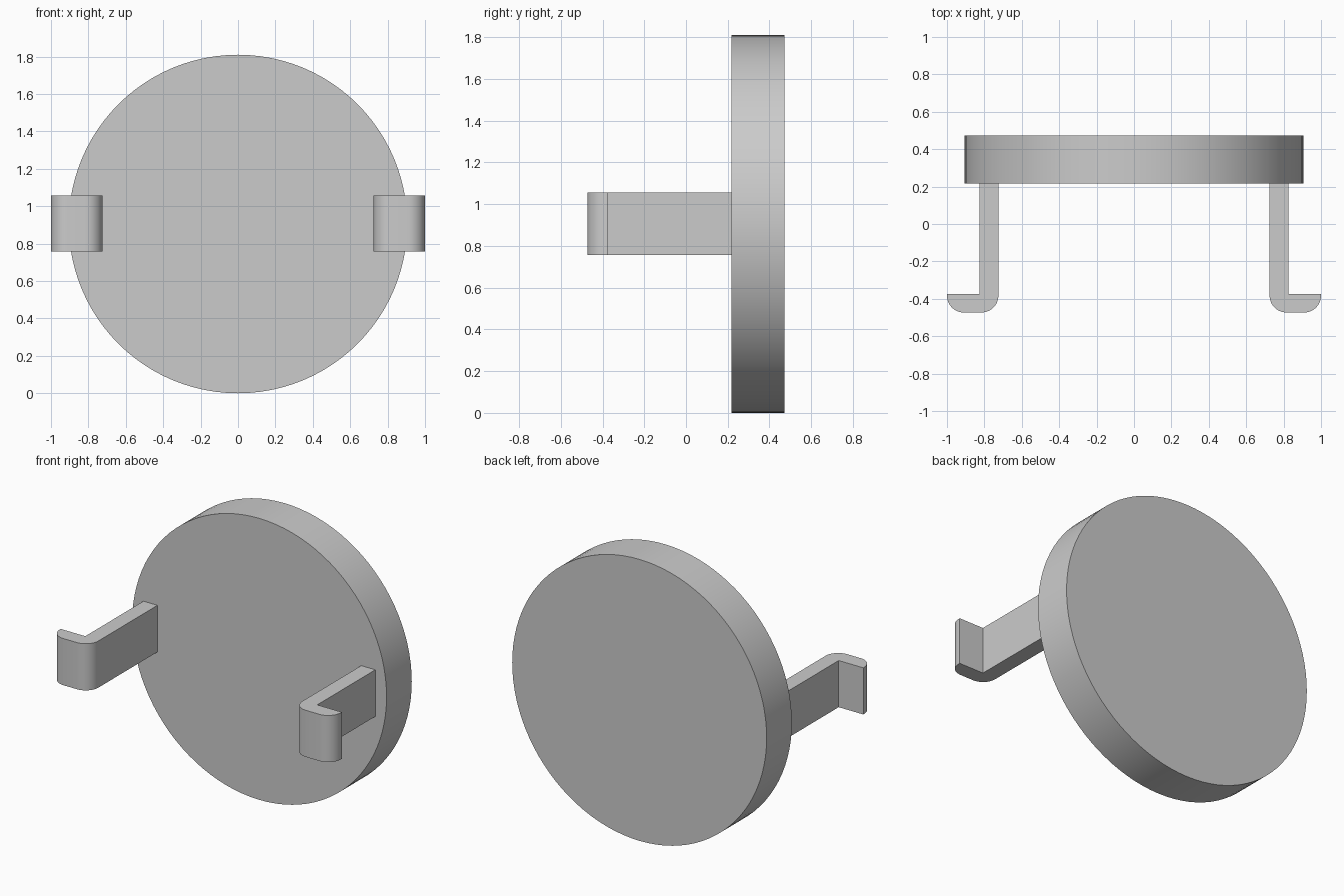
import bpy
import bmesh
from math import cos, sin, pi, radians
from mathutils import Vector

cube = bpy.data.objects.get("Cube")
if cube:
    bpy.data.objects.remove(cube)

grey = bpy.data.materials.new("plain grey")
grey.use_nodes = True
colour = (0.6, 0.6, 0.6, 1)
grey.diffuse_color = colour
grey.node_tree.nodes["Principled BSDF"].inputs["Base Color"].default_value = colour


def extruded(name, outline, offset):
    """Solid made by sweeping a closed outline along an offset."""
    bm = bmesh.new()
    face = bm.faces.new([bm.verts.new(p) for p in outline])
    sweep = bmesh.ops.extrude_face_region(bm, geom=[face], use_keep_orig=True)
    moved = [v for v in sweep["geom"] if isinstance(v, bmesh.types.BMVert)]
    bmesh.ops.translate(bm, verts=moved, vec=offset)
    bmesh.ops.recalc_face_normals(bm, faces=bm.faces)
    mesh = bpy.data.meshes.new(name)
    bm.to_mesh(mesh)
    bm.free()
    mesh.materials.append(grey)
    obj = bpy.data.objects.new(name, mesh)
    bpy.context.collection.objects.link(obj)
    bpy.ops.object.select_all(action="DESELECT")
    obj.select_set(True)
    bpy.context.view_layer.objects.active = obj
    bpy.ops.object.shade_smooth_by_angle(angle=radians(30))
    return obj


def arc(cx, cy, radius, start, end, steps):
    """Points on an arc, both ends included."""
    angles = [start + (end - start) * i / steps for i in range(steps + 1)]
    return [(cx + radius * cos(a), cy + radius * sin(a)) for a in angles]


# Round plate standing upright
RADIUS, BACK, FRONT = 0.905, 0.473, 0.217
circle = arc(0, RADIUS, RADIUS, 0, 2 * pi, 96)[:-1]
extruded("round_plate", [(x, FRONT, z) for x, z in circle], Vector((0, BACK - FRONT, 0)))

# L-shaped clips with rounded outer corners, hooked outwards
INNER, OUTER, TIP = 0.725, 0.825, 1.0
HOOK_BACK, HOOK_FRONT, ROUND = -0.373, -0.473, 0.09
LOW, HIGH = 0.757, 1.057
profile = [(INNER, FRONT), *arc(INNER + ROUND, HOOK_FRONT + ROUND, ROUND, pi, 1.5 * pi, 10),
           *arc(TIP - ROUND, HOOK_FRONT + ROUND, ROUND, -pi / 2, 0, 10),
           (TIP, HOOK_BACK), (OUTER, HOOK_BACK), (OUTER, FRONT)]
for name, side in (("left_clip", 1), ("right_clip", -1)):
    extruded(name, [(side * x, y, LOW) for x, y in profile], Vector((0, 0, HIGH - LOW)))
